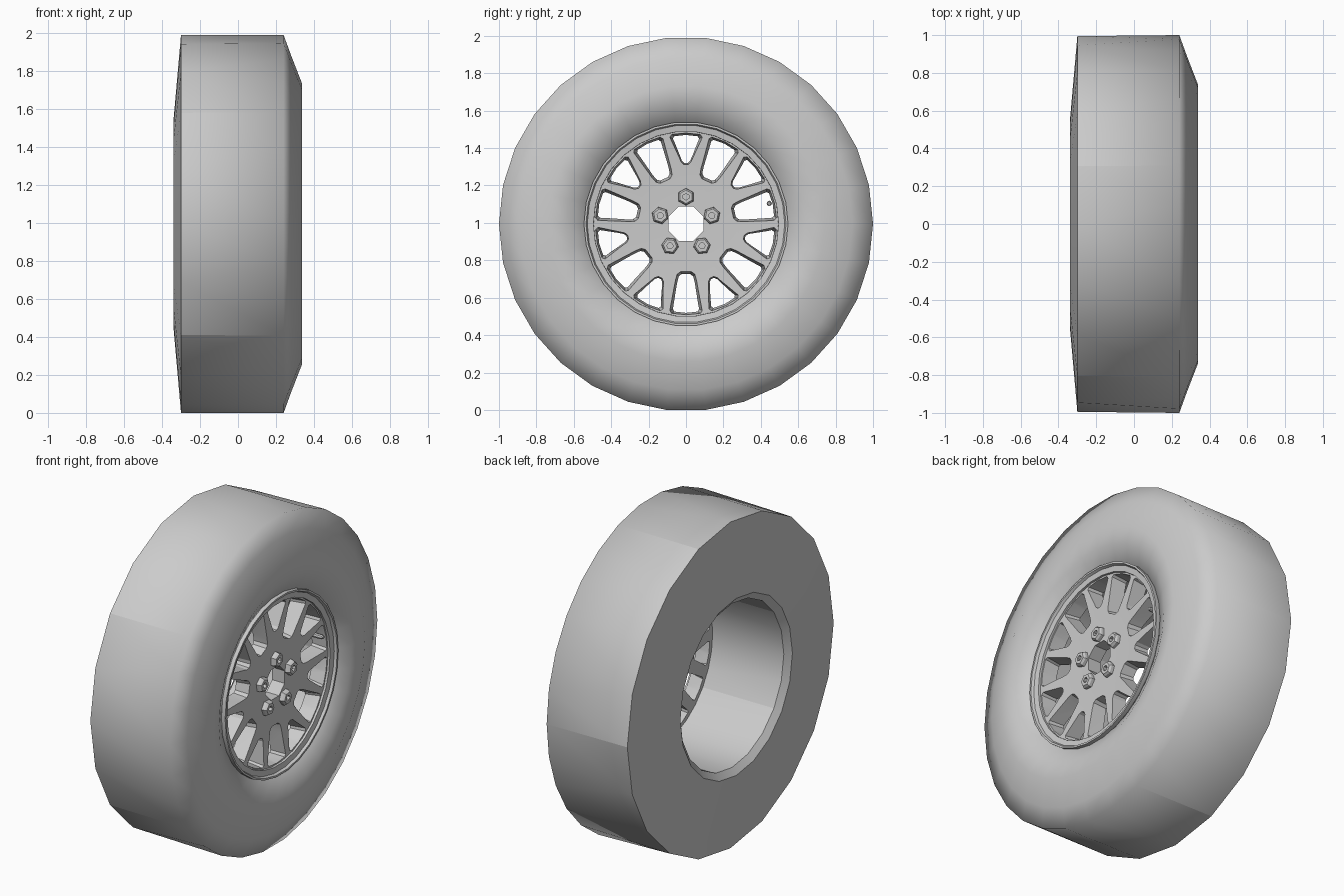
import bpy, bmesh
from math import sin, cos, pi, radians

cube = bpy.data.objects.get("Cube")
if cube:
    bpy.data.objects.remove(cube, do_unlink=True)

AXLE = 0.9945  # height of the axle, which runs along x

grey = bpy.data.materials.new("plain grey")
grey.use_nodes = True
COLOUR = (0.6, 0.6, 0.6, 1)
grey.diffuse_color = COLOUR
for node in grey.node_tree.nodes:
    if node.type == 'BSDF_PRINCIPLED':
        node.inputs["Base Color"].default_value = COLOUR


def finish(name, bm, angle=None):
    """Turn a bmesh into an object; with an angle, smooth-shade it by that angle."""
    bmesh.ops.recalc_face_normals(bm, faces=bm.faces[:])
    mesh = bpy.data.meshes.new(name)
    bm.to_mesh(mesh)
    bm.free()
    obj = bpy.data.objects.new(name, mesh)
    bpy.context.collection.objects.link(obj)
    mesh.materials.append(grey)
    if angle:
        shade(obj, angle)
    return obj


def shade(obj, angle):
    bpy.ops.object.select_all(action='DESELECT')
    obj.select_set(True)
    bpy.context.view_layer.objects.active = obj
    bpy.ops.object.shade_smooth_by_angle(angle=radians(angle))


def join(bm, a, b):
    """Skin two rings, whose side counts may differ."""
    n, m = len(a), len(b)
    i = j = 0
    while i < n or j < m:
        step_a, step_b = (i + 1) * m, (j + 1) * n
        p, q = a[i % n], b[j % m]
        if step_a == step_b:
            bm.faces.new((p, a[(i + 1) % n], b[(j + 1) % m], q))
            i, j = i + 1, j + 1
        elif step_a < step_b:
            bm.faces.new((p, a[(i + 1) % n], q))
            i += 1
        else:
            bm.faces.new((p, b[(j + 1) % m], q))
            j += 1


def lathe(profile, y=0, z=0, phase=0):
    """Closed ring solid about the x direction from (x, radius, sides) stations."""
    bm = bmesh.new()
    rings = []
    for x, r, n in profile:
        angles = [phase + 2 * pi * k / n for k in range(n)]
        rings.append([bm.verts.new((x, y + r * cos(t), AXLE + z + r * sin(t))) for t in angles])
    for k, ring in enumerate(rings):
        join(bm, ring, rings[(k + 1) % len(rings)])
    return bm, rings


# Tyre: coarse back, finer bulging front sidewall dipping towards the rim
bm, rings = lathe([
    (-0.30, AXLE, 20), (0.24, 1.0, 30), (0.28, 0.89, 30), (0.338, 0.74, 30),
    (0.32, 0.64, 30), (0.27, 0.545, 30), (0.20, 0.50, 30),
    (-0.31, 0.50, 20), (-0.34, 0.54, 20)])
for face in bm.faces:
    face.smooth = True
for k in (0, 6, 7, 8):
    ring = rings[k]
    for i, v in enumerate(ring):
        bm.edges.get((v, ring[i - 1])).smooth = False
# Seams that split the shading into five equal segments
for s in range(5):
    for k in (0, 6):
        lo, hi = rings[k], rings[k + 1]
        edge = bm.edges.get((lo[s * len(lo) // 5], hi[s * len(hi) // 5]))
        if edge:
            edge.smooth = False
finish("tyre", bm)

# Rim lip
bm, _ = lathe([(x, r, 30) for x, r in (
    (0.24, 0.546), (0.295, 0.546), (0.295, 0.535), (0.28, 0.528),
    (0.275, 0.495), (0.17, 0.488), (0.17, 0.51))])
finish("rim_lip", bm, 30)

# Wheel face with an eight-sided bore
bm, _ = lathe([(0.25, 0.10, 8), (0.25, 0.25, 28), (0.262, 0.50, 28),
               (0.17, 0.50, 28), (0.165, 0.10, 8)], phase=pi / 8)
wheel_face = finish("wheel_face", bm)

# Tapered windows: deep rounded slots alternating with short V-shaped ones
DEEP = [(0.03, 0.25), (0.05, 0.265), (0.06, 0.30), (0.09, 0.465), (0.08, 0.48)]
SHORT = [(0.012, 0.315), (0.028, 0.33), (0.09, 0.465), (0.08, 0.48)]
bm = bmesh.new()
WINDOWS = 14
for k in range(WINDOWS):
    half = DEEP if k % 2 else SHORT
    outline = half + [(0, 0.488)] + [(-t, r) for t, r in reversed(half)]
    a = pi / 2 + 2 * pi * k / WINDOWS
    loops = []
    for x, side, length in ((0.28, 1, 1), (0.14, 0.72, 0.84)):
        loop = []
        for t, r in outline:
            t, r = t * side, 0.39 + (r - 0.39) * length
            loop.append(bm.verts.new((x, r * cos(a) - t * sin(a), AXLE + r * sin(a) + t * cos(a))))
        loops.append(loop)
        bm.faces.new(loop)
    join(bm, *loops)
cutter = finish("window_cutter", bm)
cutter.hide_render = True
cut = wheel_face.modifiers.new("windows", 'BOOLEAN')
cut.operation = 'DIFFERENCE'
cut.solver = 'EXACT'
cut.object = cutter
graph = bpy.context.evaluated_depsgraph_get()
cut_mesh = bpy.data.meshes.new_from_object(wheel_face.evaluated_get(graph))
wheel_face.modifiers.clear()
wheel_face.data = cut_mesh
bpy.data.objects.remove(cutter, do_unlink=True)
shade(wheel_face, 20)

# Five hexagonal lug nuts with drilled centres
for k in range(5):
    a = pi / 2 + 2 * pi * k / 5
    bm, _ = lathe([(x, r, 6) for x, r in (
        (0.24, 0.047), (0.268, 0.045), (0.28, 0.036), (0.28, 0.017), (0.24, 0.017))],
        0.145 * cos(a), 0.145 * sin(a), a)
    finish("lug_nut_%d" % (k + 1), bm)

# Tyre valve just inside the rim
bm, _ = lathe([(x, r, 8) for x, r in (
    (0.18, 0.014), (0.25, 0.014), (0.265, 0.009), (0.265, 0.002), (0.18, 0.002))],
    0.445, 0.11)
finish("valve", bm, 30)
